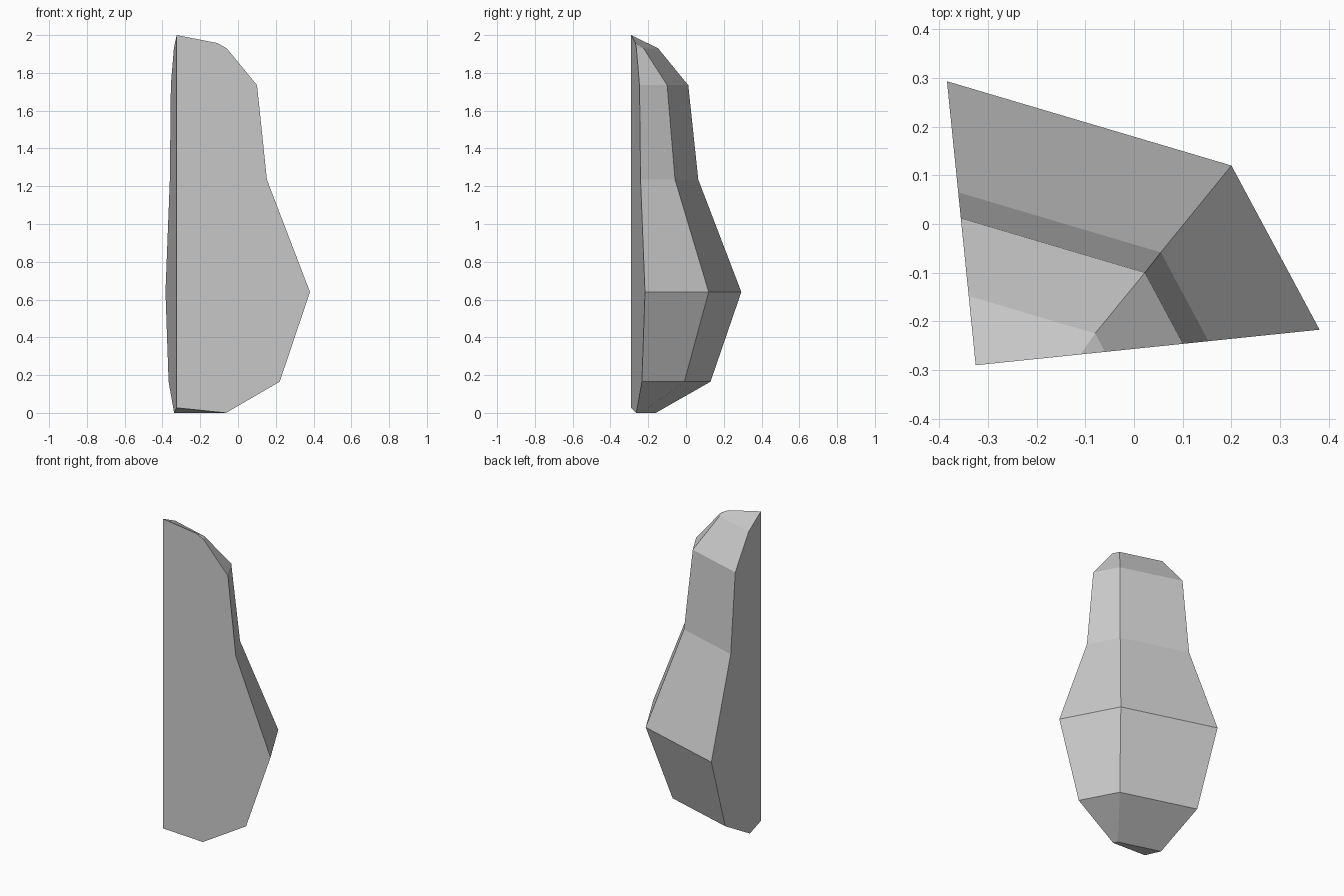
import bpy
import bmesh
from mathutils import Vector
from mathutils.geometry import intersect_line_line_2d

cube = bpy.data.objects.get("Cube")
if cube:
    bpy.data.objects.remove(cube, do_unlink=True)

# Plan of the shard: a vertical spine where two flat cuts meet,
# and the outer corners at its widest level
spine = Vector((-0.325, -0.29))
left_end = Vector((-0.384, 0.293))
right_end = Vector((0.381, -0.217))
corner = Vector((0.20, 0.12))
left_dir, right_dir = left_end - spine, right_end - spine

# Height, reach along the left cut, reach along the right cut
levels = [
    (0.0, 0.223, 0.37),
    (0.165, 0.72, 0.773),
    (0.64, 1.0, 1.0),
    (1.235, 0.609, 0.677),
    (1.735, 0.518, 0.603),
    (1.93, 0.244, 0.376),
]

bm = bmesh.new()


def vert(p, z):
    return bm.verts.new((p.x, p.y, z))


def ring(z, left_reach, right_reach):
    """Left, corner and right points, with outer sides kept parallel."""
    a = spine + left_dir * left_reach
    c = spine + right_dir * right_reach
    b = intersect_line_line_2d(a, a + (corner - left_end) * 2,
                               c, c + (corner - right_end) * 2)
    return [vert(p, z) for p in (a, b, c)]


rings = [ring(*level) for level in levels]
bottom = vert(spine, 0.027)
top = vert(spine, 2.0)
ridge = vert(spine + right_dir * 0.305, 1.958)

# Outer facets
for low, high in zip(rings, rings[1:]):
    for i in range(2):
        bm.faces.new((low[i], low[i + 1], high[i + 1], high[i]))

# Crown, underside and the two flat cuts
a, b, c = rings[-1]
bm.faces.new((top, a, b))
bm.faces.new((top, b, ridge))
bm.faces.new((ridge, b, c))
bm.faces.new([bottom] + rings[0])
bm.faces.new([bottom] + [r[0] for r in rings] + [top])
bm.faces.new([bottom] + [r[2] for r in rings] + [ridge, top])
bmesh.ops.recalc_face_normals(bm, faces=bm.faces)

mesh = bpy.data.meshes.new("rock_shard")
bm.to_mesh(mesh)
bm.free()
shard = bpy.data.objects.new("rock_shard", mesh)
bpy.context.collection.objects.link(shard)

# Plain grey
grey = bpy.data.materials.new("stone_grey")
grey.use_nodes = True
colour = (0.6, 0.6, 0.6, 1.0)
grey.diffuse_color = colour
grey.node_tree.nodes["Principled BSDF"].inputs["Base Color"].default_value = colour
mesh.materials.append(grey)
